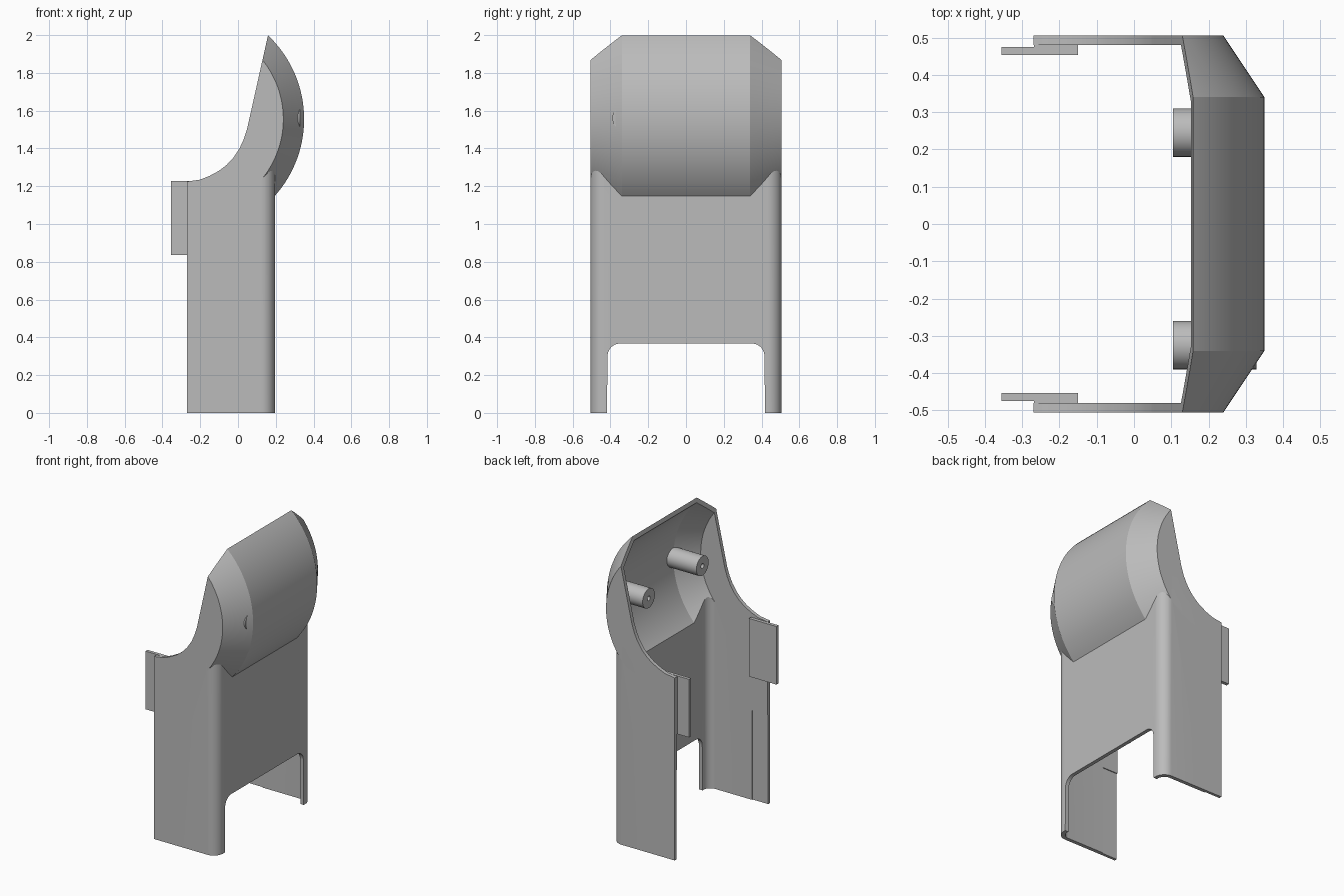
import bpy, bmesh, math
from mathutils import Vector

if "Cube" in bpy.data.objects:
    bpy.data.objects.remove(bpy.data.objects["Cube"], do_unlink=True)

grey = bpy.data.materials.new("light_grey_plastic")
grey.use_nodes = True
colour = (0.5, 0.5, 0.5, 1)
grey.diffuse_color = colour
grey.node_tree.nodes["Principled BSDF"].inputs["Base Color"].default_value = colour

AXES = {"x": (1, 2, 0), "y": (0, 2, 1), "z": (0, 1, 2)}


def place(axis, u, v, t):
    co = Vector()
    for index, value in zip(AXES[axis], (u, v, t)):
        co[index] = value
    return co


def loft(name, axis, rings):
    """Skin a list of (points, position along axis) rings and cap both ends."""
    bm = bmesh.new()
    loops = [[bm.verts.new(place(axis, u, v, t)) for u, v in pts] for pts, t in rings]
    for a, b in zip(loops, loops[1:]):
        for i in range(len(a)):
            j = (i + 1) % len(a)
            bm.faces.new((a[i], a[j], b[j], b[i]))
    bm.faces.new(loops[0])
    bm.faces.new(loops[-1])
    bmesh.ops.recalc_face_normals(bm, faces=bm.faces)
    mesh = bpy.data.meshes.new(name)
    bm.to_mesh(mesh)
    bm.free()
    mesh.materials.append(grey)
    obj = bpy.data.objects.new(name, mesh)
    bpy.context.collection.objects.link(obj)
    return obj


def prism(name, axis, pts, lo, hi):
    return loft(name, axis, [(pts, lo), (pts, hi)])


def block(name, x, y, z):
    return prism(name, "z", [(x[0], y[0]), (x[1], y[0]), (x[1], y[1]), (x[0], y[1])], *z)


def lathe(name, axis, centre, profile, sides):
    def ring(r):
        steps = [2 * math.pi * i / sides for i in range(sides)]
        return [(centre[0] + r * math.cos(a), centre[1] + r * math.sin(a)) for a in steps]
    return loft(name, axis, [(ring(r), t) for t, r in profile])


def arc(cu, cv, r, start, steps=10):
    angles = [math.radians(start + 90 * i / steps) for i in range(steps + 1)]
    return [(cu + r * math.cos(a), cv + r * math.sin(a)) for a in angles]


def combine(target, tool, operation):
    mod = target.modifiers.new("cut", "BOOLEAN")
    mod.operation, mod.solver, mod.object = operation, "EXACT", tool
    bpy.context.view_layer.objects.active = target
    bpy.ops.object.modifier_apply(modifier=mod.name)
    bpy.data.objects.remove(tool, do_unlink=True)


def smooth(obj):
    bpy.ops.object.select_all(action="DESELECT")
    obj.select_set(True)
    bpy.context.view_layer.objects.active = obj
    bpy.ops.object.shade_smooth_by_angle(angle=math.radians(25))


def rounded_box(name, back, front, half, radius, z):
    pts = [(back, -half)] + arc(front - radius, radius - half, radius, -90)
    pts += arc(front - radius, half - radius, radius, 0) + [(back, half)]
    return prism(name, "z", pts, *z)


def drum(name, flat, half, big, small):
    profile = [(-half, small), (-flat, big), (flat, big), (half, small)]
    return lathe(name, "y", (-0.26, 1.555), profile, 128)


# Outer body: rounded upright box joined to a drum with conical ends
shell = rounded_box("shell", -0.5, 0.195, 0.505, 0.07, (0, 1.5))
combine(shell, drum("drum", 0.34, 0.505, 0.61, 0.5), "UNION")

# Trim to the swept side outline
outline = [(-0.27, 0), (-0.27, 1.225), (-0.2, 1.235), (-0.15, 1.255), (-0.1, 1.282),
           (-0.06, 1.313), (-0.025, 1.35), (0.008, 1.4), (0.03, 1.448), (0.048, 1.503),
           (0.159, 2), (0.6, 2), (0.6, 0)]
combine(shell, prism("outline", "y", outline, -0.8, 0.8), "INTERSECT")

# Hollow the inside, leaving a thin wall
combine(shell, rounded_box("hollow", -0.9, 0.17, 0.48, 0.05, (-0.1, 1.5)), "DIFFERENCE")
combine(shell, drum("drum_hollow", 0.33, 0.48, 0.585, 0.487), "DIFFERENCE")

# Notch between the two legs
notch = [(-0.42, -0.1), (0.42, -0.1)] + arc(0.35, 0.302, 0.065, 0) + arc(-0.35, 0.302, 0.065, 90)
combine(shell, prism("notch", "x", notch, 0.1, 0.5), "DIFFERENCE")

# Shallow recesses at the lower inner edges of the side walls
for side in (-1, 1):
    y = sorted((side * 0.4, side * 0.486))
    combine(shell, block("recess", (-0.4, -0.155), y, (-0.1, 0.6)), "DIFFERENCE")
smooth(shell)

# Clip tabs on the rear edges
for label, side in (("right", -1), ("left", 1)):
    block("clip_tab_" + label, (-0.355, -0.15), sorted((side * 0.453, side * 0.475)), (0.837, 1.227))
    block("clip_root_" + label, (-0.268, -0.15), sorted((side * 0.47, side * 0.485)), (0.837, 1.223))

# Screw posts with pilot holes
for label, y in (("right", -0.325), ("left", 0.245)):
    post = [(0.328, 0.065), (0.105, 0.065), (0.105, 0.016), (0.2, 0.016)]
    smooth(lathe("screw_post_" + label, "x", (y, 1.56), post, 32))
